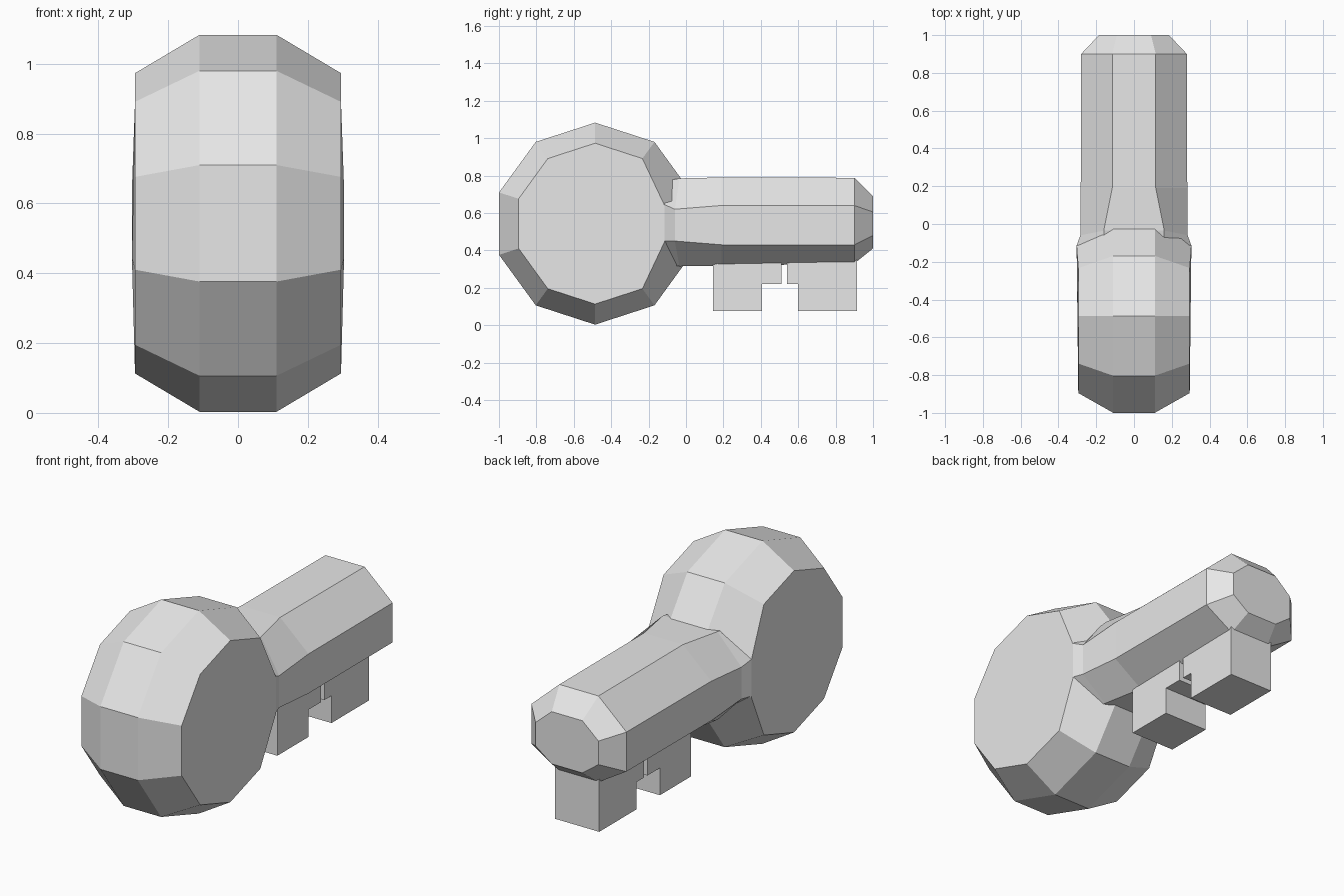
import bpy, bmesh, math

cube = bpy.data.objects.get("Cube")
if cube:
    bpy.data.objects.remove(cube, do_unlink=True)

grey = bpy.data.materials.new("light_grey")
grey.use_nodes = True
grey.diffuse_color = (0.8, 0.8, 0.8, 1)
grey.node_tree.nodes["Principled BSDF"].inputs["Base Color"].default_value = (0.8, 0.8, 0.8, 1)


def loft(name, rings):
    """Skin a list of equal-length closed rings and cap both ends."""
    bm = bmesh.new()
    loops = [[bm.verts.new(p) for p in ring] for ring in rings]
    n = len(rings[0])
    for a, b in zip(loops, loops[1:]):
        for i in range(n):
            j = (i + 1) % n
            bm.faces.new((a[i], a[j], b[j], b[i]))
    bm.faces.new(loops[0])
    bm.faces.new(loops[-1])
    bmesh.ops.recalc_face_normals(bm, faces=bm.faces)
    mesh = bpy.data.meshes.new(name)
    bm.to_mesh(mesh)
    bm.free()
    mesh.materials.append(grey)
    obj = bpy.data.objects.new(name, mesh)
    bpy.context.collection.objects.link(obj)
    return obj


# Ten-sided bow of the key, bevelled towards both flat cheeks
CY, CZ, SIDES = -0.486, 0.543, 10


def bow_ring(x, radius, cheek):
    ring = []
    for i in range(SIDES):
        a = math.tau * i / SIDES
        y, z, px = CY + radius * math.sin(a), CZ + radius * math.cos(a), x
        if cheek and i in (2, 3):  # rim pulled in where the shaft joins
            y, z, px = -0.115, CZ + math.copysign(0.098, z - CZ), x * 1.03
        ring.append((px, y, z))
    return ring


loft("key_bow", [bow_ring(-0.295, 0.43, True), bow_ring(-0.11, 0.54, False),
                 bow_ring(0.11, 0.54, False), bow_ring(0.295, 0.43, True)])


# Eight-sided shaft, flared at the bow and chamfered at the tip
def shaft_ring(y, flat, side, bottom, low, high, top, dy=0):
    half = [(flat, y + dy, top), (side, y, high), (side, y, low), (flat, y + dy, bottom)]
    return half + [(-x, py, z) for x, py, z in reversed(half)]


loft("key_shaft", [
    shaft_ring(-0.115, 0.16, 0.304, 0.33, 0.45, 0.645, 0.77),
    shaft_ring(-0.06, 0.16, 0.284, 0.315, 0.45, 0.62, 0.785, 0.025),
    shaft_ring(0.19, 0.115, 0.282, 0.317, 0.43, 0.64, 0.79),
    shaft_ring(0.9, 0.115, 0.28, 0.33, 0.43, 0.64, 0.788),
    shaft_ring(1.0, 0.09, 0.185, 0.41, 0.48, 0.605, 0.688),
])


# Stepped teeth under the shaft
def tooth(name, outer, inner, step):
    top, mid, bottom = 0.36, 0.22, 0.075
    profile = [(outer, top), (outer, bottom), (inner, bottom),
               (inner, mid), (step, mid), (step, top)]
    loft(name, [[(x, y, z) for y, z in profile] for x in (-0.13, 0.13)])


tooth("front_tooth", 0.145, 0.405, 0.51)
tooth("back_tooth", 0.915, 0.6, 0.54)
